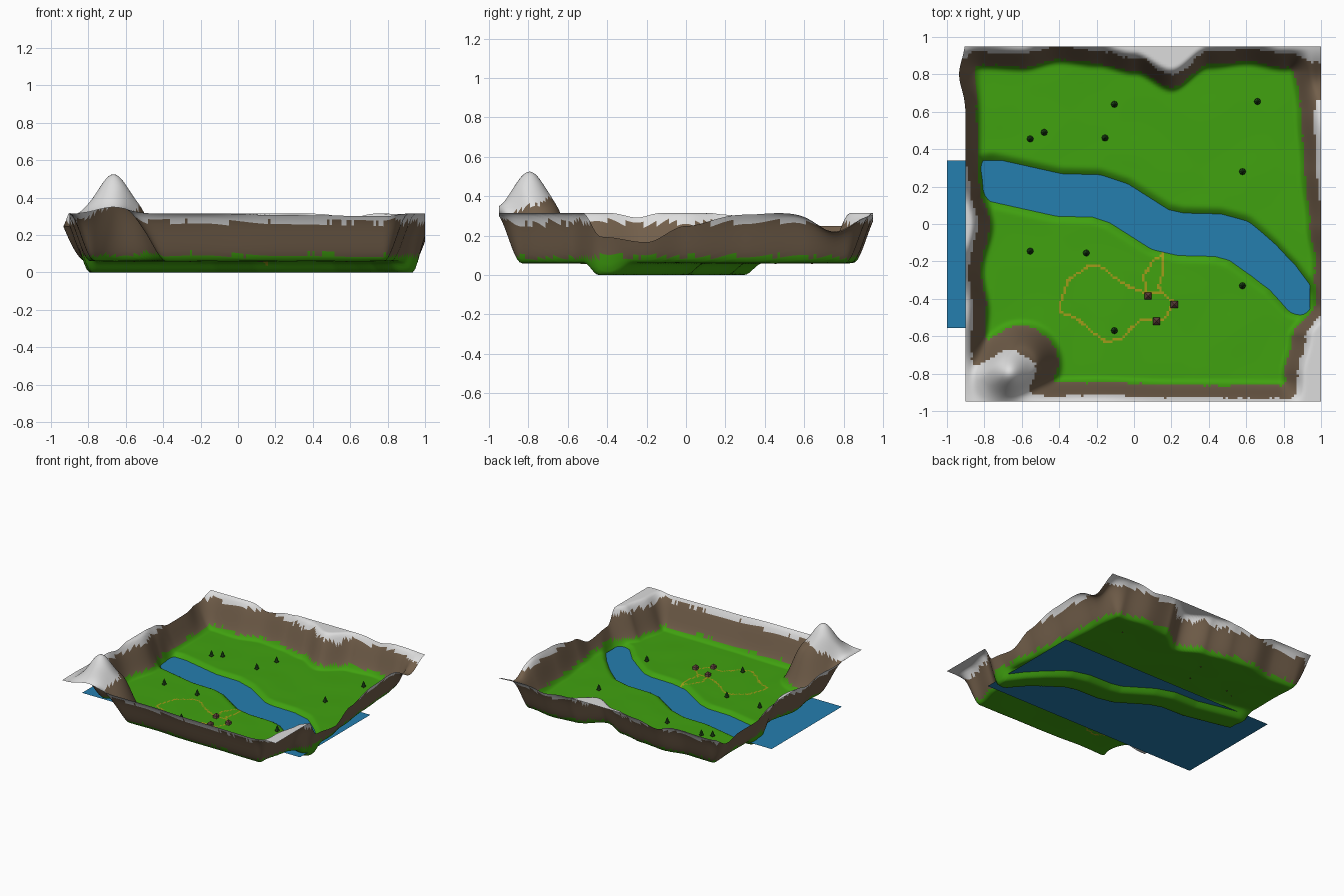
import bpy, bmesh, math
from mathutils import Vector, noise

if "Cube" in bpy.data.objects:
    bpy.data.objects.remove(bpy.data.objects["Cube"])

def mat(name, r, g, b):
    m = bpy.data.materials.new(name)
    m.diffuse_color = (r, g, b, 1)
    m.use_nodes = True
    m.node_tree.nodes["Principled BSDF"].inputs["Base Color"].default_value = m.diffuse_color
    return m

GRASS = mat("grass green", .052, .36, .005)
ROCK = mat("rock brown", .17, .115, .07)
SNOW = mat("snow white", .72, .72, .72)
PATH = mat("path yellow", .36, .33, .01)
WATER = mat("river blue", .018, .21, .43)
LEAF = mat("tree dark green", .015, .07, .01)
TRUNK = mat("trunk brown", .09, .045, .02)
WALL = mat("house wall", .2, .11, .08)
ROOF = mat("house roof", .1, .045, .035)

def smooth(t):
    t = max(0, min(1, t))
    return t * t * (3 - 2 * t)

def curve(pts, v):
    """Smooth interpolation through (position, value) pairs."""
    if v <= pts[0][0]:
        return pts[0][1]
    for (a, p), (b, q) in zip(pts, pts[1:]):
        if v <= b:
            return p + (q - p) * smooth((v - a) / (b - a))
    return pts[-1][1]

def seg_dist(x, y, a, b):
    dx, dy = b[0] - a[0], b[1] - a[1]
    t = max(0, min(1, ((x - a[0]) * dx + (y - a[1]) * dy) / (dx * dx + dy * dy)))
    return math.hypot(x - a[0] - t * dx, y - a[1] - t * dy)

def line_dist(x, y, pts):
    return min(seg_dist(x, y, a, b) for a, b in zip(pts, pts[1:]))

def gauss(x, y, cx, cy, s):
    return math.exp(-((x - cx) ** 2 + (y - cy) ** 2) / (2 * s * s))

# Where the cliffs start on each side of the valley
LEFT = [(-.6, -.77), (-.45, -.76), (-.25, -.79), (0, -.74), (.2, -.78), (.4, -.81), (.9, -.81)]
RIGHT = [(-.8, .78), (-.6, .82), (-.43, .93), (-.2, .94), (0, .91), (.3, .88), (.6, .86), (.9, .82)]
BACK = [(-.8, .82), (-.6, .81), (-.4, .85), (-.2, .83), (0, .79), (.2, .70), (.4, .82), (.6, .84), (.8, .81)]
FRONT = [(-.9, -.83), (-.2, -.815), (.2, -.83), (.9, -.835)]
RIVER = [(-.76, .235), (-.4, .155), (-.2, .15), (-.08, .11), (.14, -.03), (.25, -.055), (.45, -.06),
         (.56, -.09), (.7, -.19), (.8, -.28), (.89, -.4)]
HILL = [(-.75, -.86), (-.6, -.74)]

def height(x, y):
    # River bed cut into the plain
    d = line_dist(x, y, RIVER)
    k = 1 if x < .6 else 1 - .25 * smooth((x - .6) / .3)
    h = .06 - .06 * smooth((.155 * k - d) / (.095 * k))
    h += .003 * noise.noise(Vector((x * 4, y * 4, 0))) * smooth((d - .15) / .1)
    # Cliffs around the border
    w = .135
    ts = [(curve(LEFT, y) - x) / w, (x - curve(RIGHT, y)) / w,
          (y - curve(BACK, x)) / w, (curve(FRONT, x) - y) / w]
    keep = 1
    for t in ts:
        keep *= 1 - smooth(t)
    # Hill with a rounded peak in the front left corner
    keep *= 1 - smooth((.23 - line_dist(x, y, HILL)) / .16)
    top = .315 - .1 * gauss(x, y, 1.0, .76, .09)
    h += (top - h) * (1 - keep)
    return h + .21 * gauss(x, y, -.665, -.795, .082)

# Terrain sheet
N = 145
LOOP = [(-.39, -.41), (-.35, -.3), (-.24, -.22), (-.17, -.23), (-.1, -.29), (-.02, -.34), (.07, -.37),
        (.14, -.36), (.215, -.42), (.17, -.5), (.12, -.52), (.04, -.51), (-.02, -.56), (-.06, -.61),
        (-.15, -.63), (-.22, -.58), (-.3, -.51), (-.39, -.47), (-.39, -.41)]
SMALL = [(.07, -.36), (.05, -.28), (.1, -.2), (.155, -.16), (.16, -.25), (.13, -.33), (.15, -.37)]
bm = bmesh.new()
grid = []
for j in range(N + 1):
    for i in range(N + 1):
        x, y = -.9 + 1.9 * i / N, -.95 + 1.9 * j / N
        flare = .035 * math.exp(-((y - .8) / .11) ** 2) * smooth((-.78 - x) / .12)
        grid.append(bm.verts.new((x - flare, y, height(x, y))))
for j in range(N):
    for i in range(N):
        a = j * (N + 1) + i
        f = bm.faces.new((grid[a], grid[a + 1], grid[a + N + 2], grid[a + N + 1]))
        f.smooth = True
        x, y, z = f.calc_center_median()
        n = noise.noise(Vector((x * 9, y * 9, 3))) + .5 * noise.noise(Vector((x * 45, y * 45, 7)))
        snow_line = .265 + .03 * n + .12 * gauss(x, y, -.57, -.68, .14)
        if z > snow_line:
            f.material_index = 2
        elif z > .095 + .02 * n:
            f.material_index = 1
        elif min(line_dist(x, y, LOOP), line_dist(x, y, SMALL)) < .0062:
            f.material_index = 3

def finish(name, bm, mats):
    me = bpy.data.meshes.new(name)
    bm.to_mesh(me)
    bm.free()
    for m in mats:
        me.materials.append(m)
    ob = bpy.data.objects.new(name, me)
    bpy.context.collection.objects.link(ob)
    return ob

finish("terrain", bm, [GRASS, ROCK, SNOW, PATH])

# Water sheet, showing only where the river bed dips below it
bm = bmesh.new()
bm.faces.new([bm.verts.new(p + (.036,)) for p in ((-1, -.555), (.94, -.555), (.94, .34), (-1, .34))])
finish("river_water", bm, [WATER])

# Trees: trunk and two stacked cones
def cone(bm, x, y, z, r1, r2, h, index, sides=8):
    old = set(bm.faces)
    vs = bmesh.ops.create_cone(bm, cap_ends=True, segments=sides, radius1=r1, radius2=r2, depth=h)["verts"]
    bmesh.ops.translate(bm, verts=vs, vec=(x, y, z + h / 2))
    for f in set(bm.faces) - old:
        f.material_index = index

for k, (x, y) in enumerate([(-.555, .455), (-.48, .49), (-.155, .46), (-.105, .64), (.66, .655), (.58, .28),
                            (-.555, -.145), (-.255, -.155), (-.105, -.57), (.58, -.33)]):
    bm = bmesh.new()
    z = height(x, y)
    cone(bm, x, y, z - .003, .005, .005, .015, 1, 6)
    cone(bm, x, y, z + .01, .018, .004, .026, 0)
    cone(bm, x, y, z + .027, .013, 0, .026, 0)
    finish(f"tree_{k + 1}", bm, [LEAF, TRUNK])

# Houses: square walls with a pyramid roof
for k, (x, y) in enumerate([(.075, -.385), (.215, -.43), (.12, -.52)]):
    bm = bmesh.new()
    z = height(x, y)
    vs = bmesh.ops.create_cube(bm, size=1)["verts"]
    bmesh.ops.scale(bm, verts=vs, vec=(.032, .032, .022))
    bmesh.ops.translate(bm, verts=vs, vec=(x, y, z + .009))
    base = [bm.verts.new((x + sx * .019, y + sy * .019, z + .02))
            for sx, sy in ((-1, -1), (1, -1), (1, 1), (-1, 1))]
    tip = bm.verts.new((x, y, z + .038))
    for a in range(4):
        bm.faces.new((base[a], base[(a + 1) % 4], tip)).material_index = 1
    bm.faces.new(base[::-1]).material_index = 1
    finish(f"house_{k + 1}", bm, [WALL, ROOF])
